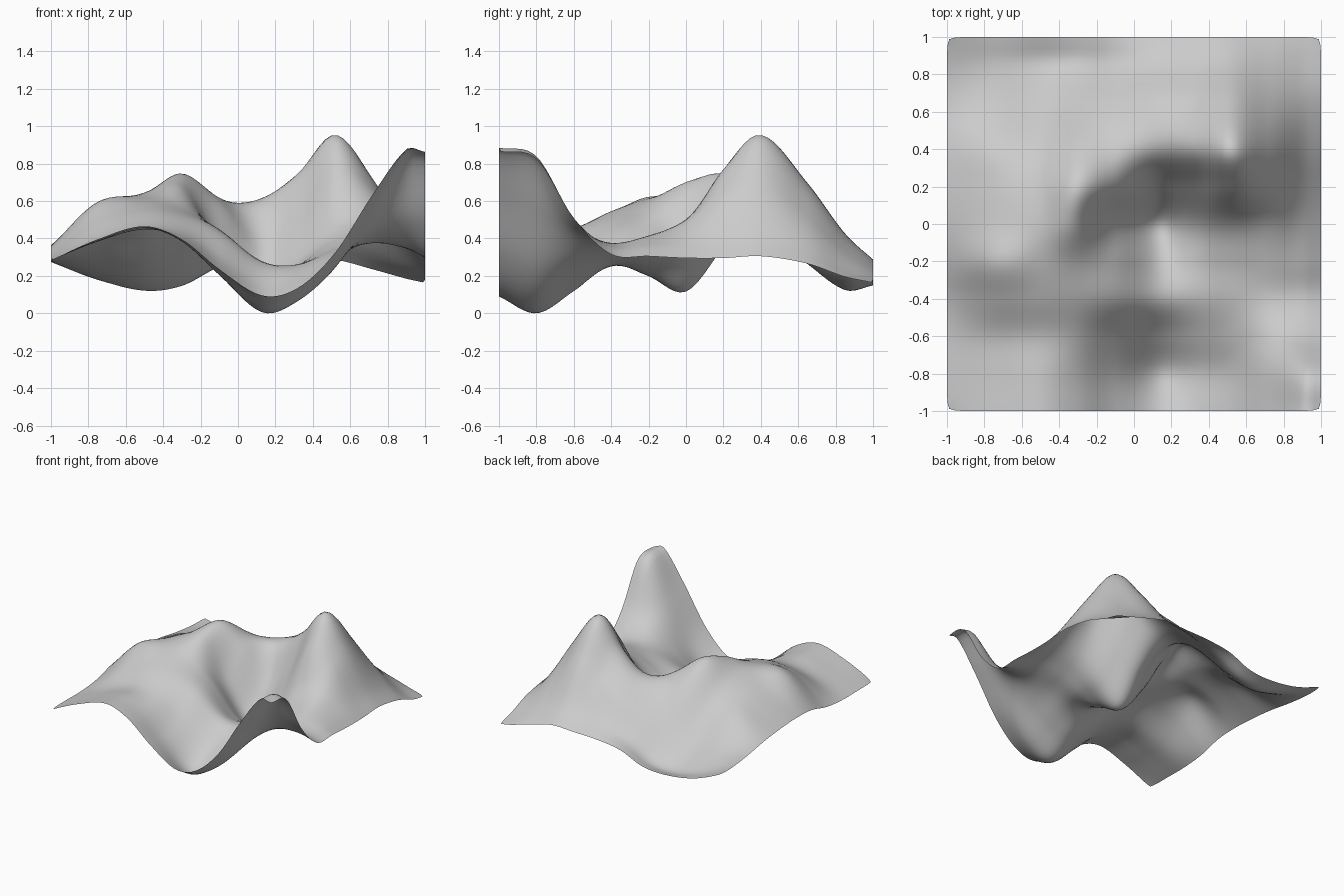
import bpy, bmesh

# Survey lines and the heights where they cross (rows run front to back)
XS = [-1, -.75, -.5, -.3, -.1, .13, .32, .52, .72, .9, 1]
YS = [-1, -.8, -.6, -.4, -.2, 0, .2, .4, .65, .85, 1]
HEIGHTS = [
    [.28, .39, .46, .39, .23, .09, .13, .32, .63, .87, .86],
    [.28, .38, .45, .38, .20, .00, .06, .24, .55, .82, .82],
    [.28, .39, .45, .42, .28, .12, .15, .27, .43, .50, .50],
    [.30, .49, .54, .51, .43, .27, .25, .32, .37, .35, .31],
    [.35, .59, .61, .57, .43, .20, .25, .36, .41, .36, .30],
    [.36, .53, .64, .68, .37, .11, .27, .46, .49, .37, .29],
    [.35, .49, .60, .74, .59, .35, .49, .76, .65, .40, .29],
    [.33, .44, .48, .60, .59, .60, .74, .95, .71, .41, .30],
    [.29, .28, .26, .33, .43, .54, .59, .69, .52, .34, .26],
    [.27, .18, .12, .15, .26, .35, .38, .42, .33, .23, .19],
    [.27, .18, .145, .16, .24, .27, .275, .28, .23, .18, .16],
]


def spline(ks, vs, t):
    """Smooth cubic through unevenly spaced samples."""
    n = len(ks)
    i = max(k for k in range(n - 1) if ks[k] <= t or k == 0)

    def slope(k):
        a, b = max(k - 1, 0), min(k + 1, n - 1)
        return (vs[b] - vs[a]) / (ks[b] - ks[a])

    h = ks[i + 1] - ks[i]
    u = (t - ks[i]) / h
    return ((2*u**3 - 3*u**2 + 1) * vs[i] + (u**3 - 2*u**2 + u) * h * slope(i)
            + (3*u**2 - 2*u**3) * vs[i + 1] + (u**3 - u**2) * h * slope(i + 1))


# Terrain sheet: one fine grid lifted to the interpolated heights
bm = bmesh.new()
bmesh.ops.create_grid(bm, x_segments=64, y_segments=64, size=1)
for v in bm.verts:
    x, y = v.co.x, v.co.y
    v.co.z = spline(YS, [spline(XS, row, x) for row in HEIGHTS], y)
    # slightly rounded corners
    v.co.x = x * (1 - .012 * abs(y) ** 30 * abs(x) ** 20)
    v.co.y = y * (1 - .012 * abs(x) ** 30 * abs(y) ** 20)
low = min(v.co.z for v in bm.verts)
for v in bm.verts:
    v.co.z -= low
for f in bm.faces:
    f.smooth = True

mesh = bpy.data.meshes.new("terrain")
bm.to_mesh(mesh)
bm.free()
terrain = bpy.data.objects.new("terrain", mesh)
bpy.context.collection.objects.link(terrain)
